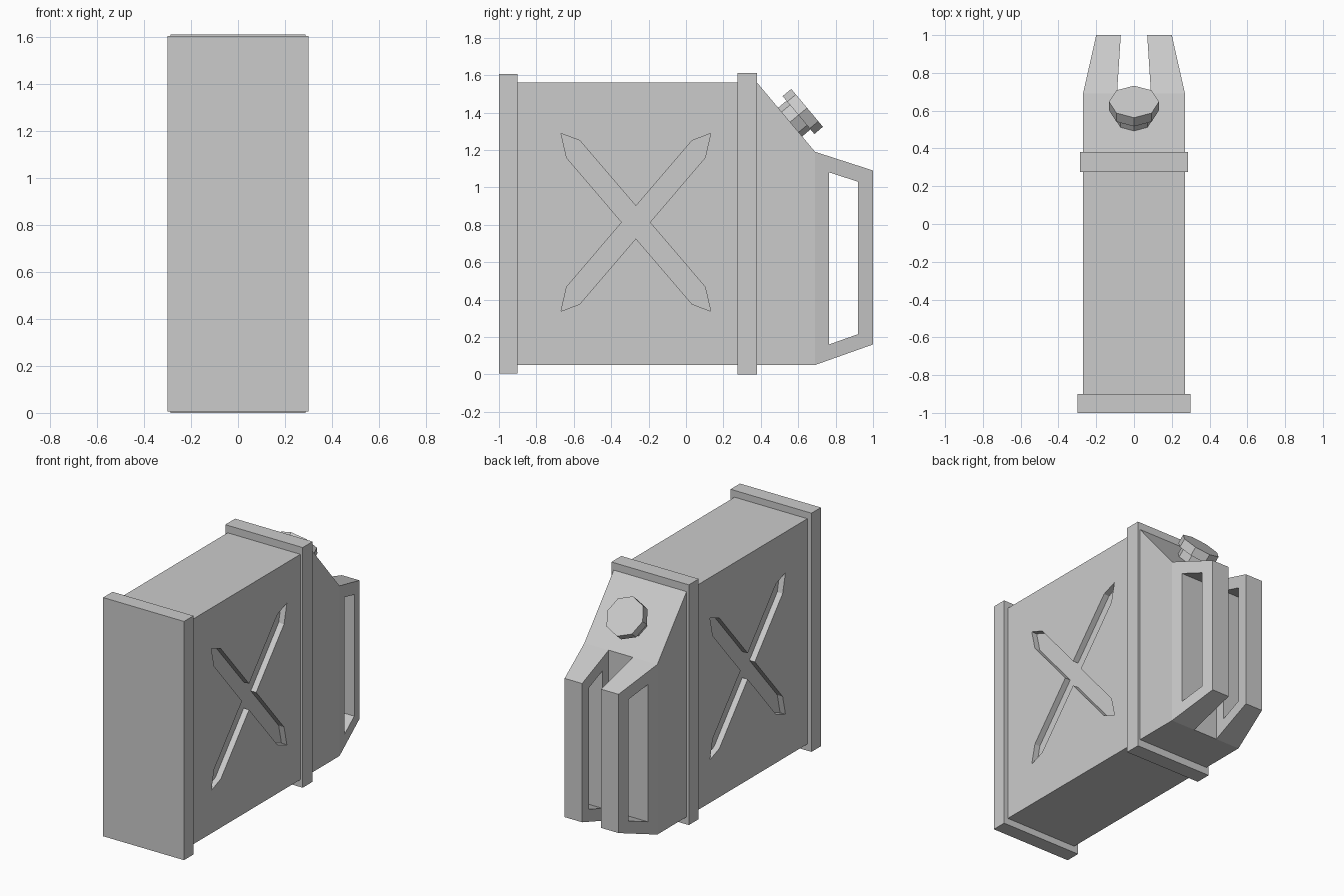
import bpy, bmesh, math
from mathutils import Vector, Matrix

if "Cube" in bpy.data.objects:
    bpy.data.objects.remove(bpy.data.objects["Cube"])


def finish(name, bm):
    bmesh.ops.recalc_face_normals(bm, faces=bm.faces[:])
    me = bpy.data.meshes.new(name)
    bm.to_mesh(me)
    bm.free()
    ob = bpy.data.objects.new(name, me)
    bpy.context.collection.objects.link(ob)
    return ob


def prism(name, profile, x0, x1):
    """Extrude a (y, z) profile along x."""
    bm = bmesh.new()
    a = [bm.verts.new((x0, y, z)) for y, z in profile]
    b = [bm.verts.new((x1, y, z)) for y, z in profile]
    bm.faces.new(a)
    bm.faces.new(b)
    n = len(profile)
    for i in range(n):
        j = (i + 1) % n
        bm.faces.new((a[i], a[j], b[j], b[i]))
    return finish(name, bm)


def rect(y0, y1, z0, z1):
    return [(y0, z0), (y1, z0), (y1, z1), (y0, z1)]


# Can body with sloped shoulder
body = prism("can_body", [(-0.95, 0.05), (0.69, 0.05), (0.69, 1.19),
                          (0.38, 1.56), (-0.95, 1.56)], -0.27, 0.27)

# Cross-shaped recess pressed into both sides
arm = [(0.075, 0), (0.37, 0.345), (0.40, 0.475), (0.30, 0.437), (0, 0.087)]
half = arm + [(-y, z) for y, z in reversed(arm[:-1])]
cross = half + [(y, -z) for y, z in reversed(half[1:-1])]
cross = [(y - 0.268, z + 0.813) for y, z in cross]
for s in (-1, 1):
    cutter = prism("cross_cutter", cross, s * 0.23, s * 0.35)
    cutter.hide_render = True
    mod = body.modifiers.new("recess", 'BOOLEAN')
    mod.operation = 'DIFFERENCE'
    mod.solver = 'EXACT'
    mod.object = cutter
    bpy.context.view_layer.objects.active = body
    bpy.ops.object.modifier_apply(modifier=mod.name)
    bpy.data.objects.remove(cutter)

# Base plate and reinforcing band
prism("base_plate", rect(-1.0, -0.9, 0.005, 1.605), -0.30, 0.30)
prism("shoulder_band", rect(0.275, 0.38, 0.0, 1.61), -0.287, 0.287)


# Tapered handle loops, one on each side of the central slot
def handle(name, s):
    outer = [(0.69, 0.05), (1.0, 0.16), (1.0, 1.09), (0.69, 1.19)]
    window = [(0.765, 0.16), (0.92, 0.215), (0.92, 1.03), (0.765, 1.08)]

    def x_out(y):
        return s * (0.27 - 0.07 * (y - 0.69) / 0.31)

    def x_in(y):
        return s * (0.09 - 0.02 * (y - 0.69) / 0.31)

    bm = bmesh.new()
    rings = [[bm.verts.new((f(y), y, z)) for y, z in pts]
             for pts, f in ((outer, x_out), (outer, x_in),
                            (window, x_in), (window, x_out))]
    for k in range(4):
        p, q = rings[k], rings[(k + 1) % 4]
        for i in range(4):
            j = (i + 1) % 4
            bm.faces.new((p[i], p[j], q[j], q[i]))
    return finish(name, bm)


handle("handle_left", -1)
handle("handle_right", 1)

# Octagonal spout neck and cap, perpendicular to the shoulder
normal = Vector((0, 0.37, 0.31)).normalized()
base = Vector((0, 0.557, 1.349))
tilt = normal.to_track_quat('Z', 'Y').to_matrix().to_4x4()


def spout_part(name, radius, h0, h1):
    bm = bmesh.new()
    bmesh.ops.create_cone(bm, cap_ends=True, segments=8, radius1=radius,
                          radius2=radius, depth=h1 - h0)
    bm.transform(Matrix.Translation(base + normal * (h0 + h1) / 2) @ tilt)
    return finish(name, bm)


spout_part("spout_neck", 0.10, -0.02, 0.058)
spout_part("spout_cap", 0.132, 0.058, 0.118)
